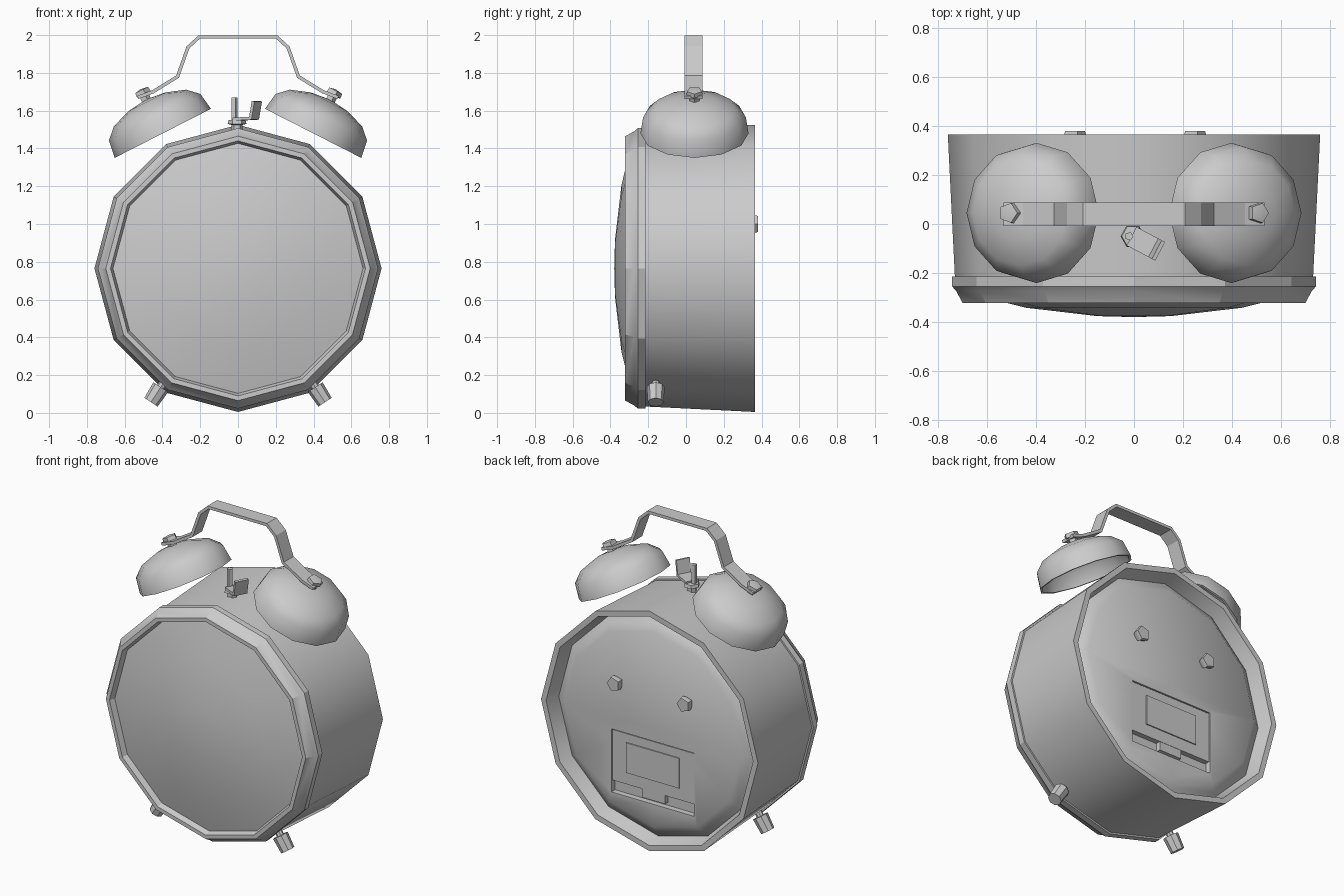
import bpy, bmesh, math
from mathutils import Vector, Matrix

if "Cube" in bpy.data.objects:
    bpy.data.objects.remove(bpy.data.objects["Cube"])


def finish(name, bm, smooth=40):
    bmesh.ops.recalc_face_normals(bm, faces=bm.faces)
    me = bpy.data.meshes.new(name)
    bm.to_mesh(me)
    bm.free()
    ob = bpy.data.objects.new(name, me)
    bpy.context.collection.objects.link(ob)
    bpy.ops.object.select_all(action='DESELECT')
    ob.select_set(True)
    bpy.context.view_layer.objects.active = ob
    if smooth:
        bpy.ops.object.shade_smooth_by_angle(angle=math.radians(smooth))
    return ob


def lathe(name, profile, n, loc, axis, closed=False, smooth=40):
    """Spin (radius, height) points around an axis through loc."""
    bm = bmesh.new()
    rot = Vector((0, 0, 1)).rotation_difference(Vector(axis))
    rings = []
    for r, h in profile:
        count = n if r > 0 else 1
        rings.append([bm.verts.new(Vector(loc) + rot @ Vector(
            (r * math.cos(math.tau * i / n), r * math.sin(math.tau * i / n), h)))
            for i in range(count)])
    pairs = list(zip(rings, rings[1:]))
    if closed:
        pairs.append((rings[-1], rings[0]))
    for a, b in pairs:
        if len(a) == len(b) == 1:
            continue
        for i in range(n):
            j = (i + 1) % n
            quad = [a[i % len(a)], a[j % len(a)], b[j % len(b)], b[i % len(b)]]
            bm.faces.new(list(dict.fromkeys(quad)))
    return finish(name, bm, smooth)


def rod(name, p0, p1, r, n=8):
    d = Vector(p1) - Vector(p0)
    return lathe(name, [(0, 0), (r, 0), (r, d.length), (0, d.length)], n, p0, d.normalized())


def box(name, lo, hi):
    lo, hi = Vector(lo), Vector(hi)
    bm = bmesh.new()
    bmesh.ops.create_cube(bm, size=1, matrix=Matrix.Translation((lo + hi) / 2)
                          @ Matrix.Diagonal((*(hi - lo), 1)))
    return finish(name, bm, 0)


def strap(name, path, side, thickness):
    """Flat strip along a path, widened by +-side and thickened."""
    bm = bmesh.new()
    side = Vector(side)
    rows = [(bm.verts.new(Vector(p) - side), bm.verts.new(Vector(p) + side)) for p in path]
    for a, b in zip(rows, rows[1:]):
        bm.faces.new((a[0], a[1], b[1], b[0]))
    ob = finish(name, bm, 0)
    mod = ob.modifiers.new("thickness", 'SOLIDIFY')
    mod.thickness, mod.offset, mod.use_even_offset = thickness, 0, True
    return ob


CZ = 0.765
C = (0, 0, CZ)
Y = (0, 1, 0)

# Drum, front bezel and domed glass
lathe("drum", [(0.66, -0.24), (0.73, -0.24), (0.76, 0.365), (0.725, 0.365), (0.695, 0.27)], 12, C, Y)
lathe("bezel", [(0.70, -0.215), (0.742, -0.215), (0.742, -0.255), (0.725, -0.275),
                (0.70, -0.322), (0.675, -0.322), (0.655, -0.27)], 12, C, Y, closed=True, smooth=25)
lathe("glass", [(0.672, -0.285), (0.44, -0.342), (0.15, -0.376), (0, -0.38)], 12, C, Y)

# Slightly recessed back plate with battery compartment
plate = lathe("back_plate", [(0, 0.22), (0.70, 0.22), (0.70, 0.275), (0.66, 0.305),
                             (0.62, 0.332), (0, 0.332)], 12, C, Y, smooth=50)
cutter = box("compartment_cutter", (-0.29, 0.295, 0.29), (0.29, 0.5, 0.69))
cutter.hide_render = True
mod = plate.modifiers.new("compartment", 'BOOLEAN')
mod.operation, mod.object, mod.solver = 'DIFFERENCE', cutter, 'EXACT'
bpy.context.view_layer.objects.active = plate
bpy.ops.object.modifier_apply(modifier=mod.name)
bpy.data.objects.remove(cutter)
box("battery_door", (-0.285, 0.28, 0.365), (0.285, 0.328, 0.685))
box("door_label_panel", (-0.185, 0.31, 0.44), (0.185, 0.335, 0.63))
box("door_latch", (-0.08, 0.28, 0.31), (0.08, 0.326, 0.38))

for s, side in ((-1, "left"), (1, "right")):
    # Winding knob on the back
    lathe(side + "_back_knob", [(0.03, -0.01), (0.05, 0.03), (0.045, 0.048), (0, 0.048)],
          5, (s * 0.245, 0.332, 1.0), Y)

    # Bell: open tilted dome with a nut on top
    axis = Vector((s * 0.454, 0, 0.891))
    base = Vector((s * 0.398, 0.045, 1.48))
    lathe(side + "_bell", [(0, 0.185), (0.11, 0.17), (0.20, 0.135), (0.255, 0.085), (0.272, 0),
                           (0.286, 0), (0.272, 0.095), (0.215, 0.15), (0.11, 0.187), (0, 0.20)],
          12, base, axis)
    lathe(side + "_bell_nut", [(0.028, 0.18), (0.028, 0.225), (0.045, 0.23), (0.042, 0.255), (0, 0.262)],
          5, base, axis)

    # Front foot with a narrow neck
    lathe(side + "_foot", [(0.022, 0.66), (0.022, 0.75), (0.047, 0.75), (0.042, 0.845), (0, 0.845)],
          8, (0, -0.16, CZ), Vector((s * 0.545, 0, -0.838)).normalized())

# Carrying handle from bell to bell
half = [(0.53, 1.67), (0.45, 1.70), (0.32, 1.78), (0.265, 1.935), (0.205, 1.99)]
path = [(-x, 0.04, z) for x, z in half] + [(x, 0.04, z) for x, z in reversed(half)]
strap("handle", path, (0, 0.048, 0), 0.018)

# Alarm switch on top: turning base, thin blade and bent lever
lathe("switch_base", [(0.03, -0.05), (0.03, 0.02), (0.05, 0.025), (0.045, 0.045), (0, 0.05)],
      6, (-0.005, -0.05, 1.505), (0, 0, 1))
rod("switch_pin", (-0.02, -0.05, 1.53), (-0.02, -0.05, 1.67), 0.018, 5)
strap("switch_lever", [(-0.01, -0.05, 1.555), (0.085, -0.1, 1.56), (0.1, -0.108, 1.65)],
      (0.02, 0.038, 0), 0.016)
